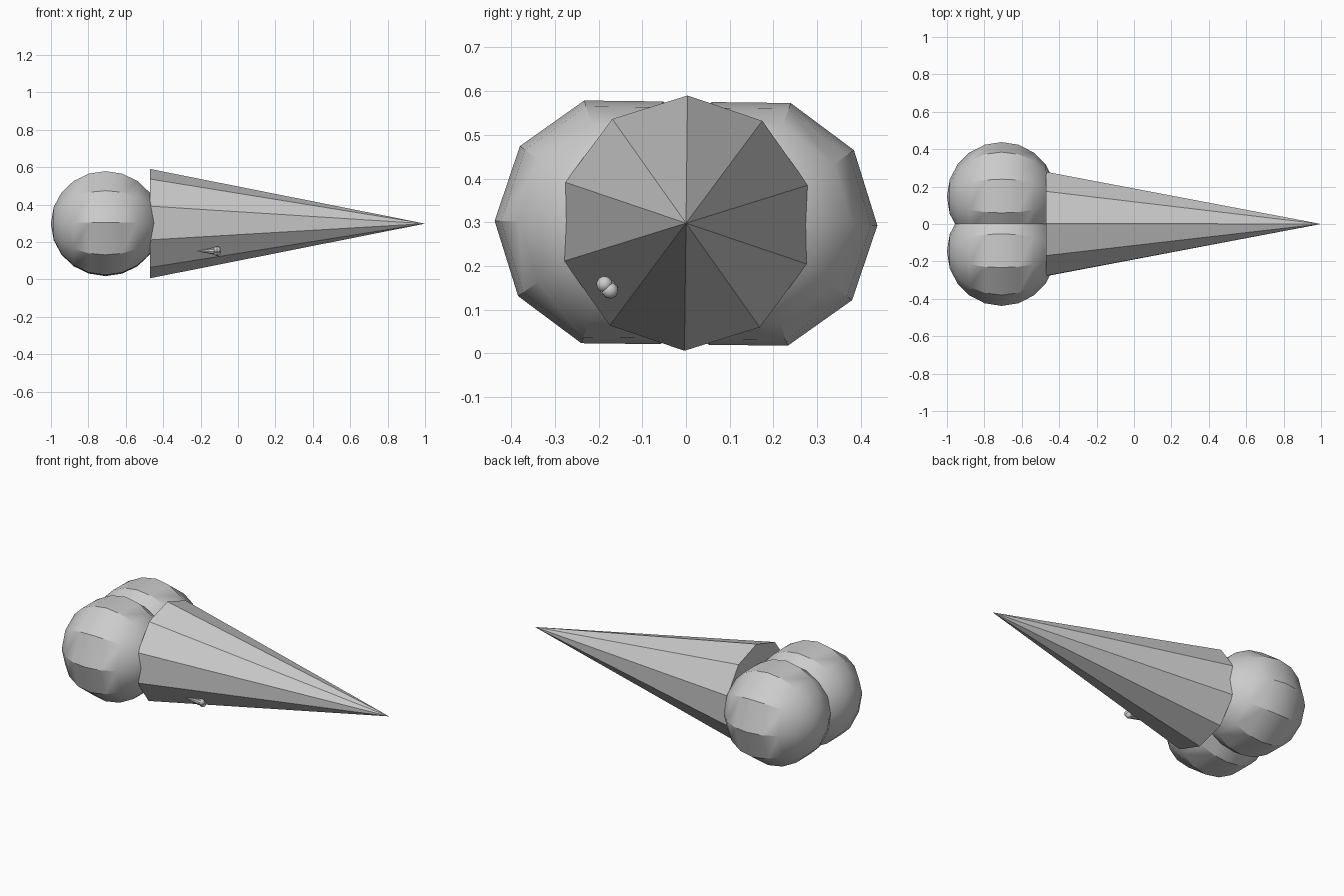
import bpy
import bmesh
import math
from mathutils import Matrix, Vector

default = bpy.data.objects.get("Cube")
if default:
    bpy.data.objects.remove(default, do_unlink=True)

# Single grey material
grey = bpy.data.materials.new("light_grey")
grey.use_nodes = True
GREY = (0.6, 0.6, 0.6, 1.0)
grey.diffuse_color = GREY
grey.node_tree.nodes["Principled BSDF"].inputs["Base Color"].default_value = GREY

SIDES = 10
RADIUS = 0.292      # of both the cone base and the ball lobes
LOBE_X, LOBE_Y = -0.708, 0.146
BASE_X, TIP_X = -0.47, 1.0


def finish(name, bm, matrix):
    """Turn a bmesh into a shaded object with sharp edges kept."""
    bmesh.ops.transform(bm, matrix=matrix, verts=bm.verts)
    bmesh.ops.recalc_face_normals(bm, faces=bm.faces)
    mesh = bpy.data.meshes.new(name)
    bm.to_mesh(mesh)
    bm.free()
    mesh.materials.append(grey)
    obj = bpy.data.objects.new(name, mesh)
    bpy.context.collection.objects.link(obj)
    bpy.ops.object.select_all(action='DESELECT')
    obj.select_set(True)
    bpy.context.view_layer.objects.active = obj
    bpy.ops.object.shade_smooth_by_angle(angle=math.radians(30))


def spike(prefix, matrix):
    """A ten-sided cone along +x with two ball lobes behind its base."""
    to_x = Matrix.Rotation(math.pi / 2, 4, 'Y')     # z axis -> x axis
    bm = bmesh.new()
    bmesh.ops.create_cone(bm, cap_ends=True, segments=SIDES, radius1=RADIUS,
                          radius2=0, depth=TIP_X - BASE_X)
    # Cone corners point along y
    bmesh.ops.rotate(bm, verts=bm.verts, matrix=Matrix.Rotation(math.pi / 2, 3, 'Z'))
    bmesh.ops.remove_doubles(bm, verts=bm.verts, dist=1e-5)
    finish(prefix + "cone", bm,
           matrix @ Matrix.Translation(((BASE_X + TIP_X) / 2, 0, 0)) @ to_x)
    # Lobe corners point along z
    for side, y in (("front", -LOBE_Y), ("back", LOBE_Y)):
        bm = bmesh.new()
        bmesh.ops.create_uvsphere(bm, u_segments=SIDES, v_segments=SIDES, radius=RADIUS)
        finish(prefix + side + "_ball", bm,
               matrix @ Matrix.Translation((LOBE_X, y, 0)) @ to_x)


# Main body, rolled very slightly about its long axis
spike("body_", Matrix.Translation((0, 0, 0.298)) @ Matrix.Rotation(math.radians(-0.7), 4, 'X'))

# Tiny copy pointing backwards, half sunk into the lower front of the cone
SMALL = 0.065
spike("small_", Matrix.Translation((-0.158, -0.18, 0.151))
      @ Matrix.Rotation(math.radians(-48), 4, 'X')
      @ Matrix.Rotation(math.pi, 4, 'Z')
      @ Matrix.Scale(SMALL, 4))
